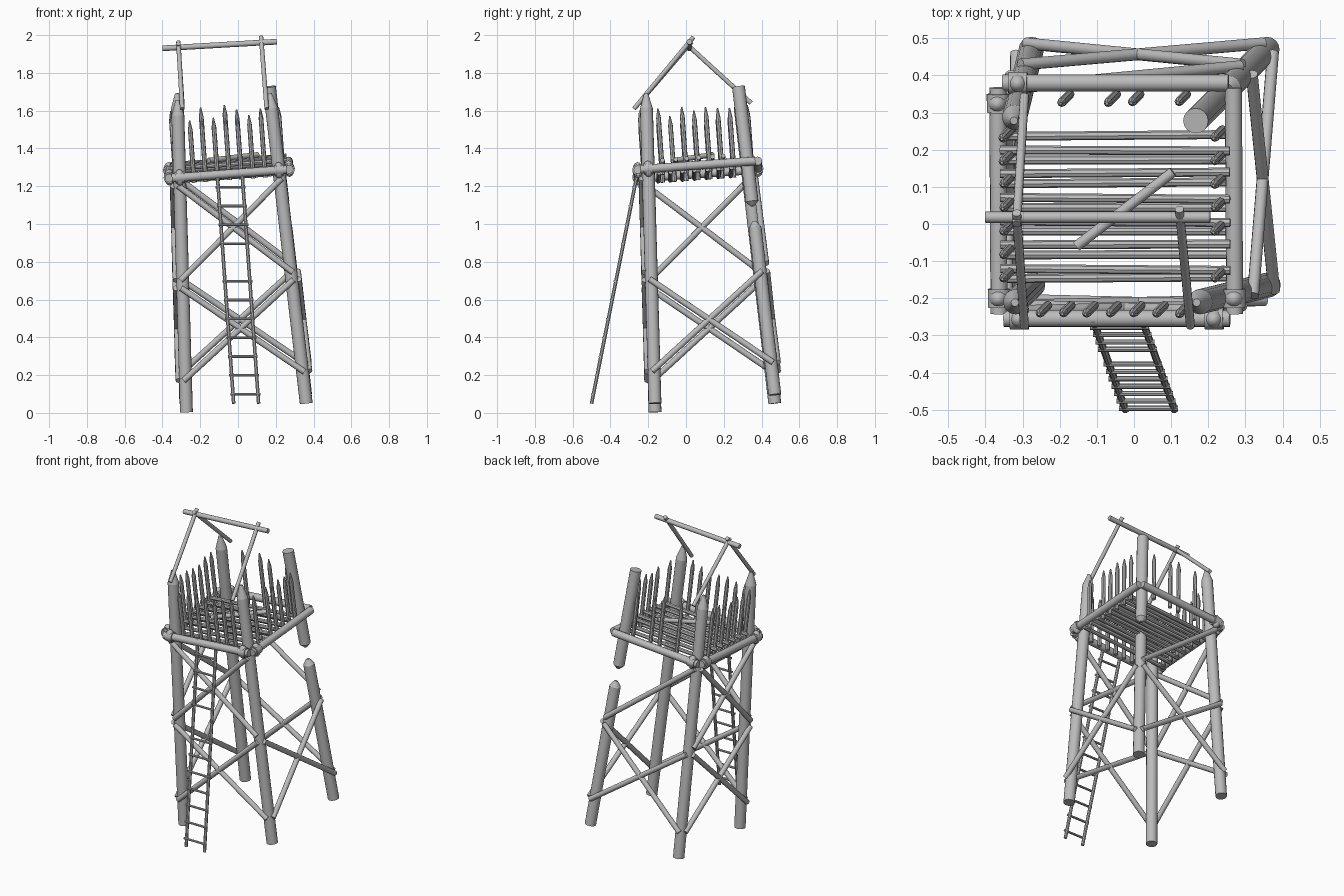
import bpy, bmesh, random
from mathutils import Vector, Matrix

random.seed(4)
if "Cube" in bpy.data.objects:
    bpy.data.objects.remove(bpy.data.objects["Cube"])

wood = bpy.data.materials.new("grey_wood")
wood.use_nodes = True
GREY = (0.5, 0.5, 0.5, 1)
wood.diffuse_color = GREY
wood.node_tree.nodes["Principled BSDF"].inputs["Base Color"].default_value = GREY

# The whole tower leans: frame built upright, then tilted by this matrix
up = Vector((-0.073, -0.073, 1)).normalized()
ax = Vector((1, 0, 0.073)).normalized()
ay = up.cross(ax)
LEAN = Matrix((ax, ay, up)).transposed().to_4x4()
LEAN.translation = (0.0425, 0.153, 0.05)
WORLD = Matrix()


def finish(name, bm, matrix):
    bm.transform(matrix)
    mesh = bpy.data.meshes.new(name)
    bm.to_mesh(mesh)
    bm.free()
    obj = bpy.data.objects.new(name, mesh)
    bpy.context.collection.objects.link(obj)
    mesh.materials.append(wood)
    bpy.ops.object.select_all(action='DESELECT')
    obj.select_set(True)
    bpy.context.view_layer.objects.active = obj
    bpy.ops.object.shade_smooth_by_angle(angle=0.7)


def add_pole(bm, a, b, r, tip=0.0, sides=12):
    """Round log from a to b, with an optional sharpened end of length tip."""
    a, b = Vector(a), Vector(b)
    d = b - a
    turn = d.to_track_quat('Z', 'Y').to_matrix().to_4x4()

    def section(p, q, r1, r2):
        place = Matrix.Translation((p + q) / 2) @ turn
        bmesh.ops.create_cone(bm, cap_ends=True, segments=sides, radius1=r1,
                              radius2=r2, depth=(q - p).length, matrix=place)
    neck = b - d.normalized() * tip
    section(a, neck, r, r)
    if tip:
        section(neck, b, r, r * 0.3)


def poles(name, items, matrix=LEAN):
    bm = bmesh.new()
    for item in items:
        add_pole(bm, *item)
    finish(name, bm, matrix)


def spread(h):
    return 0.318 - 0.044 * h


def leg_point(sx, sy, h):
    return Vector((sx * spread(h), sy * spread(h), h))


# Legs, the back one on the +x side snapped in two
for name, sx, sy in (("front_right_leg", -1, -1), ("front_left_leg", 1, -1),
                     ("back_right_leg", -1, 1)):
    poles(name, [(leg_point(sx, sy, 0), leg_point(sx, sy, 1.65), 0.034, 0.08, 16)])
poles("broken_leg", [
    (leg_point(1, 1, 0), leg_point(1, 1, 0.93), 0.034, 0.035, 16),
    (leg_point(1, 1, 1.65), leg_point(1, 1, 1.01), 0.034, 0.025, 16)])

# The four sides share one layout, turned about the upright axis
SIDES = {"front": 0, "left": 1, "back": 2, "right": 3}
H = 1.245
GAPS = {"back": (1, 4, 6), "left": (1,)}


def side_point(k, along, out, h):
    return Matrix.Rotation(k * 1.570796, 3, 'Z') @ Vector((along, -out, h))


for name, k in SIDES.items():
    # Platform beam
    poles(name + "_beam", [(side_point(k, -0.305, 0.318, H),
                            side_point(k, 0.305, 0.318, H), 0.023)])

    # Cross braces, some lost next to the broken leg
    braces = []
    for low, high in ((0.17, 0.66), (0.7, 1.2)):
        for s in (-1, 1):
            if low > 0.5 and (name == "left" or (name == "back" and s == -1)):
                continue
            a = side_point(k, -s * (spread(low) + 0.01), spread(low) + 0.036, low)
            b = side_point(k, s * (spread(high) + 0.01), spread(high) + 0.036, high)
            braces.append((a, b, 0.016))
    poles(name + "_braces", braces)

    # Sharpened fence pickets
    pickets = []
    for i in range(7):
        if i in GAPS.get(name, ()):
            continue
        along = (i - 3) * 0.063
        top = random.uniform(1.53, 1.57)
        pickets.append((side_point(k, along, 0.285, 1.21),
                        side_point(k, along, 0.285, top), 0.0125, 0.05, 8))
    poles(name + "_pickets", pickets)

    # Rope lashings where beam meets leg, none at the broken corner
    bm = bmesh.new()
    for s in (-1, 1):
        c = side_point(k, s * 0.263, 0.318, H)
        if c.x > 0 and c.y > 0:
            continue
        e = side_point(k, 0.025, 0, 0)
        add_pole(bm, c - e, c + e, 0.03)
        bmesh.ops.create_uvsphere(
            bm, u_segments=12, v_segments=8, radius=0.027,
            matrix=Matrix.Translation(c) @ Matrix.Diagonal((1, 1, 1.6, 1)))
    finish(name + "_lashings", bm, LEAN)

# Floor slats, alternately over and under the beams
slats = []
for i in range(13):
    y = -0.212 + i * 0.032
    h = H + (0.04 if i % 2 else -0.025)
    slats.append(((-0.31, y, h), (0.31, y + random.uniform(-0.006, 0.006), h), 0.012, 0, 8))
poles("floor_slats", slats)
poles("fallen_pole", [((-0.155, -0.06, 1.337), (0.105, 0.14, 1.367), 0.014)], WORLD)

# Ladder leaning on the front, with one rung missing
foot, head = Vector((0.043, -0.5, 0.05)), Vector((-0.045, -0.255, 1.28))
half = Vector((0.066, 0, 0))
poles("ladder_rails", [(foot + s * half, head + s * half, 0.01, 0, 8) for s in (-1, 1)], WORLD)
rungs = []
for i in range(12):
    if i != 7:
        c = foot.lerp(head, 0.04 + i * 0.081) + Vector((0, -0.006, 0))
        rungs.append((c - half * 1.2, c + half * 1.2, 0.007, 0, 8))
poles("ladder_rungs", rungs, WORLD)

# Roof frame
poles("ridge_pole", [((-0.4, 0.018, 1.93), (0.205, 0.018, 1.965), 0.015)], WORLD)
poles("rafters", [
    ((-0.295, -0.275, 1.61), (-0.316, 0.03, 1.965), 0.012),
    ((0.152, -0.275, 1.61), (0.122, 0.04, 1.99), 0.012),
    ((-0.295, 0.345, 1.64), (-0.316, 0.0, 1.955), 0.012)], WORLD)
